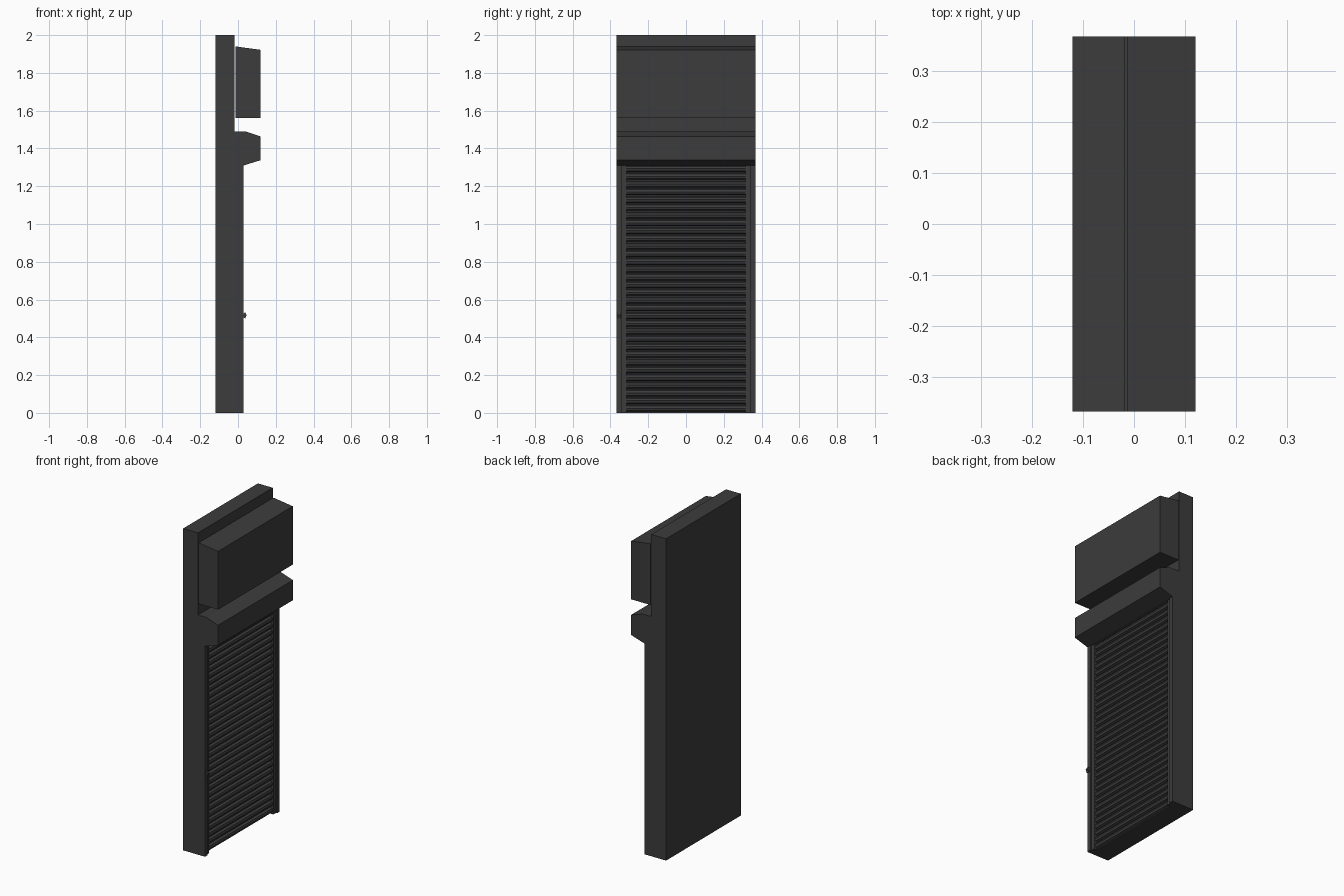
import bpy
import bmesh

cube = bpy.data.objects.get("Cube")
if cube:
    bpy.data.objects.remove(cube, do_unlink=True)

# One dark grey paint for the whole shopfront
grey = bpy.data.materials.new("dark grey")
grey.use_nodes = True
colour = (0.045, 0.045, 0.045, 1)
grey.diffuse_color = colour
grey.node_tree.nodes["Principled BSDF"].inputs["Base Color"].default_value = colour

HALF = 0.367        # half width of the shopfront
WALL_FACE = -0.018  # front plane of the wall
OPENING_TOP = 1.31


def extrude(name, profile, y0, y1):
    """Sweep an (x, z) profile along y into a solid."""
    bm = bmesh.new()
    face = bm.faces.new([bm.verts.new((x, y0, z)) for x, z in profile])
    swept = bmesh.ops.extrude_face_region(bm, geom=[face])
    verts = [v for v in swept["geom"] if isinstance(v, bmesh.types.BMVert)]
    bmesh.ops.translate(bm, verts=verts, vec=(0, y1 - y0, 0))
    bmesh.ops.recalc_face_normals(bm, faces=bm.faces)
    mesh = bpy.data.meshes.new(name)
    bm.to_mesh(mesh)
    bm.free()
    mesh.materials.append(grey)
    obj = bpy.data.objects.new(name, mesh)
    bpy.context.collection.objects.link(obj)
    return obj


def box(name, x0, x1, y0, y1, z0, z1):
    return extrude(name, [(x0, z0), (x1, z0), (x1, z1), (x0, z1)], y0, y1)


# Wall slab
box("wall", -0.12, WALL_FACE, -HALF, HALF, 0, 2)

# Sign box with a sloping top, standing just clear of the wall
extrude("sign_box", [(-0.013, 1.56), (0.12, 1.56), (0.12, 1.922), (-0.013, 1.94)],
        -HALF, HALF)

# Shutter housing with chamfered front
extrude("shutter_housing",
        [(WALL_FACE, OPENING_TOP), (0.03, OPENING_TOP), (0.12, 1.338),
         (0.12, 1.463), (0.04, 1.49), (WALL_FACE, 1.49)], -HALF, HALF)

# Stepped guide rails on both sides
for label, side in (("right", -1), ("left", 1)):
    box(label + "_rail", WALL_FACE, 0.03, side * 0.34, side * HALF, 0, OPENING_TOP)
    box(label + "_rail_lip", WALL_FACE, 0.022, side * 0.315, side * 0.34, 0, OPENING_TOP)

# Roller shutter: a row of bulging slats with grooves between
COUNT = 32
pitch = OPENING_TOP / COUNT
section = [(0.0, 0.0), (0.0, 0.15), (0.014, 0.28), (0.018, 0.58), (0.014, 0.87), (0.0, 1.0)]
profile = [(WALL_FACE, 0)]
for i in range(COUNT):
    profile += [(x, (i + t) * pitch) for x, t in section[:-1]]
profile += [(0.0, OPENING_TOP), (WALL_FACE, OPENING_TOP)]
extrude("shutter_slats", profile, -0.315, 0.315)

# Small lock knob on the right rail
extrude("lock_knob", [(0.03, 0.505), (0.038, 0.5), (0.046, 0.517), (0.038, 0.532), (0.03, 0.527)],
        -0.362, -0.345)
